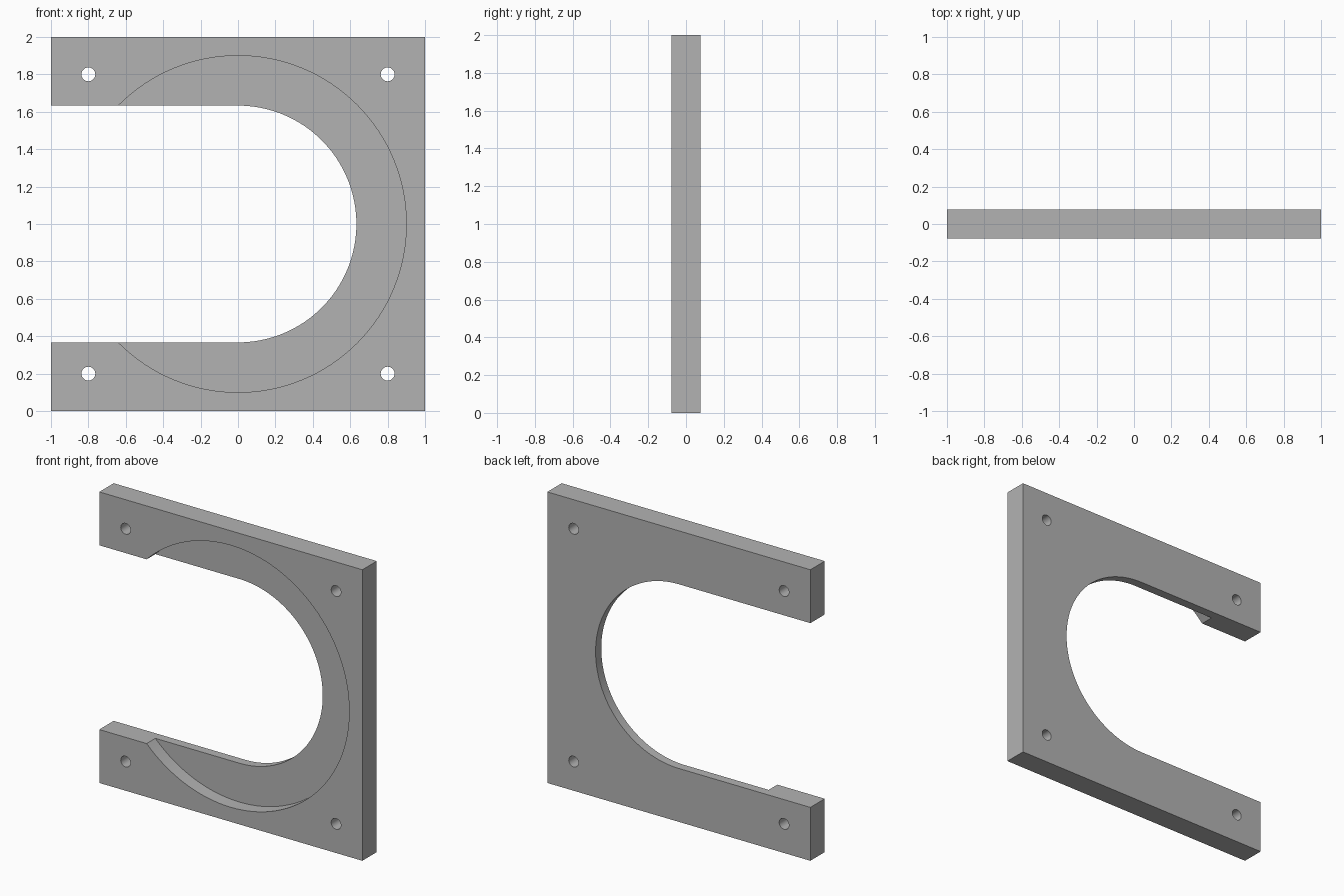
import bpy, bmesh
from math import sin, cos, pi

HALF = 0.078          # half the plate thickness
FLOOR = 0.016         # depth position of the recess floor
SLOT_R, RECESS_R, HOLE_R = 0.633, 0.9, 0.037

if "Cube" in bpy.data.objects:
    bpy.data.objects.remove(bpy.data.objects["Cube"], do_unlink=True)

grey = bpy.data.materials.new("plain grey")
grey.use_nodes = True
grey.diffuse_color = (0.45, 0.45, 0.45, 1)
grey.node_tree.nodes["Principled BSDF"].inputs["Base Color"].default_value = grey.diffuse_color


def arc(cx, cz, r, start, end, steps):
    angles = [start + (end - start) * i / steps for i in range(steps + 1)]
    return [(cx + r * cos(a), cz + r * sin(a)) for a in angles]


def prism(name, outline, y0, y1):
    """Extrude an outline in the x-z plane from y0 to y1."""
    bm = bmesh.new()
    face = bm.faces.new([bm.verts.new((x, y0, z)) for x, z in outline])
    new = bmesh.ops.extrude_face_region(bm, geom=[face])["geom"]
    moved = [v for v in new if isinstance(v, bmesh.types.BMVert)]
    bmesh.ops.translate(bm, verts=moved, vec=(0, y1 - y0, 0))
    bmesh.ops.recalc_face_normals(bm, faces=bm.faces)
    mesh = bpy.data.meshes.new(name)
    bm.to_mesh(mesh)
    bm.free()
    mesh.materials.append(grey)
    obj = bpy.data.objects.new(name, mesh)
    bpy.context.collection.objects.link(obj)
    return obj


def circle(cx, cz, r, steps):
    return arc(cx, cz, r, 0, 2 * pi, steps)[:-1]


# Square plate
plate = prism("mounting_plate", [(-1, 0), (1, 0), (1, 2), (-1, 2)], -HALF, HALF)

# Round recess in the front, open-ended slot, four corner holes
cutters = [
    prism("recess_cutter", circle(0, 1, RECESS_R, 128), -1, FLOOR),
    prism("slot_cutter", [(-2, 1 - SLOT_R)] + arc(0, 1, SLOT_R, -pi / 2, pi / 2, 64)
          + [(-2, 1 + SLOT_R)], -2, 2),
]
for x in (-0.8, 0.8):
    for z in (0.2, 1.8):
        cutters.append(prism("hole_cutter", circle(x, z, HOLE_R, 32), -1, 1))

bpy.ops.object.select_all(action='DESELECT')
plate.select_set(True)
bpy.context.view_layer.objects.active = plate
for cutter in cutters:
    cutter.hide_render = True
    mod = plate.modifiers.new("cut", 'BOOLEAN')
    mod.operation, mod.solver, mod.object = 'DIFFERENCE', 'EXACT', cutter
    bpy.ops.object.modifier_apply(modifier=mod.name)
    bpy.data.objects.remove(cutter, do_unlink=True)

# Smooth curved walls, crisp edges
bpy.ops.object.shade_smooth_by_angle(angle=pi / 6)
